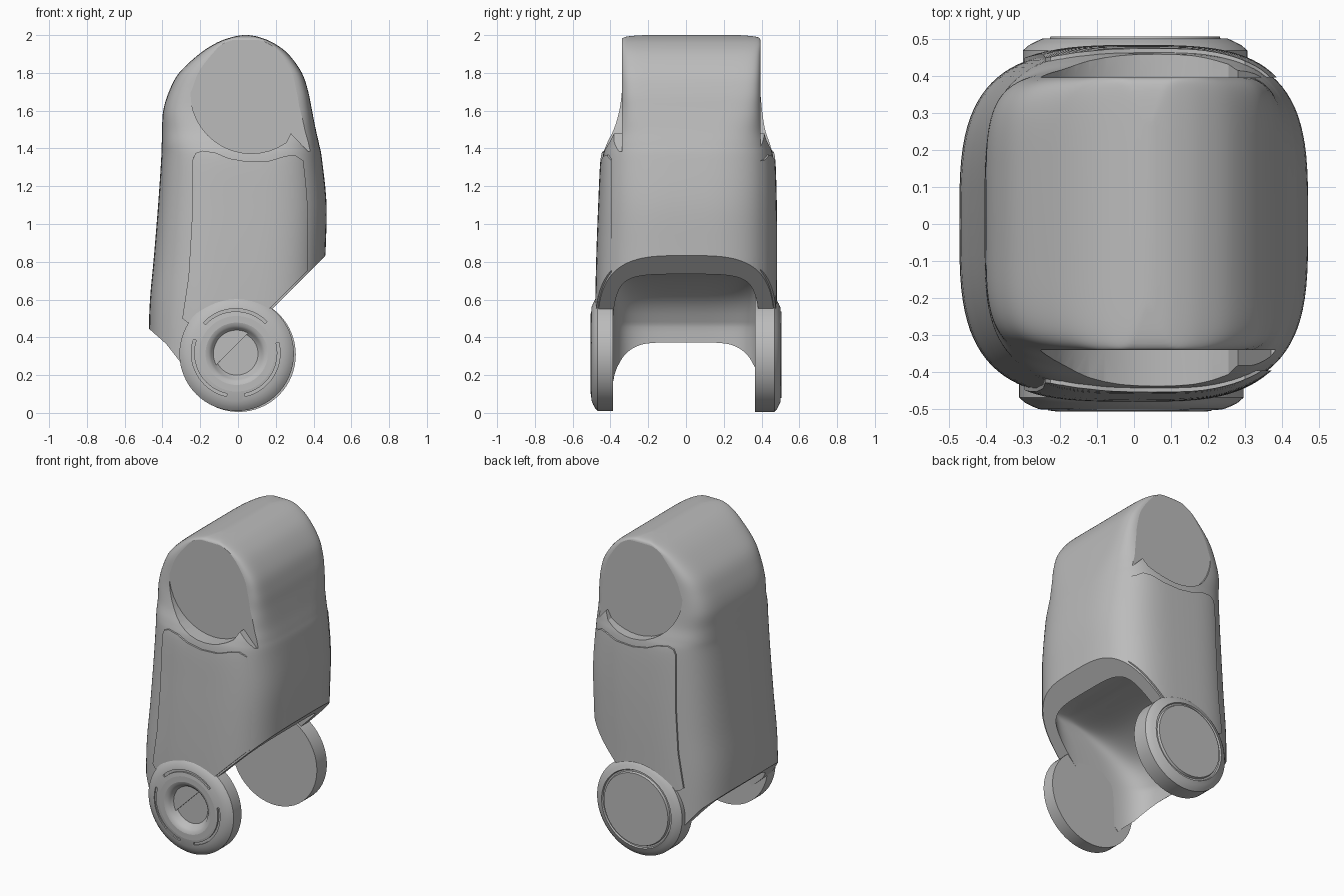
import bpy, bmesh, math
from mathutils import Vector

if "Cube" in bpy.data.objects:
    bpy.data.objects.remove(bpy.data.objects["Cube"])

grey = bpy.data.materials.new("plain_grey")
grey.use_nodes = True
GREY = (0.5, 0.5, 0.5, 1)
grey.diffuse_color = GREY
grey.node_tree.nodes["Principled BSDF"].inputs["Base Color"].default_value = GREY


def finish(bm, name):
    bmesh.ops.recalc_face_normals(bm, faces=bm.faces)
    mesh = bpy.data.meshes.new(name)
    bm.to_mesh(mesh)
    bm.free()
    mesh.materials.append(grey)
    obj = bpy.data.objects.new(name, mesh)
    bpy.context.collection.objects.link(obj)
    return obj


def activate(obj):
    bpy.ops.object.select_all(action="DESELECT")
    obj.select_set(True)
    bpy.context.view_layer.objects.active = obj


def smooth(obj, angle=32):
    """Smooth shading, but the flat side faces stay flat."""
    activate(obj)
    bpy.ops.object.shade_smooth_by_angle(angle=math.radians(angle))
    for face in obj.data.polygons:
        if abs(face.normal.y) > 0.99999:
            face.use_smooth = False


def boolean(obj, cutter, operation="DIFFERENCE"):
    cutter.hide_render = True
    mod = obj.modifiers.new("cut", "BOOLEAN")
    mod.operation, mod.solver, mod.object = operation, "EXACT", cutter
    activate(obj)
    bpy.ops.object.modifier_apply(modifier=mod.name)
    bpy.data.objects.remove(cutter)


def spline(rows, steps=5):
    """Catmull-Rom interpolation of profile rows."""
    rows = [Vector(r) for r in rows]
    out = []
    for i in range(len(rows) - 1):
        a, b, c, d = (rows[max(i - 1, 0)], rows[i], rows[i + 1],
                      rows[min(i + 2, len(rows) - 1)])
        for k in range(steps):
            t = k / steps
            out.append(b + (c - a) * (t / 2) + (a * 2 - b * 5 + c * 4 - d) * (t * t / 2)
                       + (b * 3 - a - c * 3 + d) * (t ** 3 / 2))
    return out + [rows[-1]]


def loft(name, rows, extra=0.0, sides=96):
    """Rows: height, left x, right x, half depth, left and right squareness, y shift."""
    bm = bmesh.new()
    rings = []
    for z, left, right, depth, n_left, n_right, shift in spline(rows):
        ring = []
        for i in range(sides):
            a = math.tau * i / sides
            c, s = math.cos(a), math.sin(a)
            n = n_right if c > 0 else n_left
            x = math.copysign(abs(c) ** (2 / n), c) * (right - left) / 2 + (left + right) / 2
            y = math.copysign(abs(s) ** (2 / n), s) * (depth + extra) + shift
            ring.append(bm.verts.new((x, y, z)))
        rings.append(ring)
    for lo, hi in zip(rings, rings[1:]):
        for i in range(sides):
            j = (i + 1) % sides
            bm.faces.new((lo[i], lo[j], hi[j], hi[i]))
    bm.faces.new(rings[0])
    bm.faces.new(rings[-1])
    return finish(bm, name)


def prism(name, points, y0, y1):
    """Extrude an x-z outline along y."""
    bm = bmesh.new()
    face = bm.faces.new([bm.verts.new((x, y0, z)) for x, z in points])
    moved = bmesh.ops.extrude_face_region(bm, geom=[face])["geom"]
    bmesh.ops.translate(bm, vec=(0, y1 - y0, 0),
                        verts=[v for v in moved if isinstance(v, bmesh.types.BMVert)])
    return finish(bm, name)


def arc(cx, cz, r, start, end, n=24):
    angles = [math.radians(start + (end - start) * i / n) for i in range(n + 1)]
    return [(cx + r * math.cos(a), cz + r * math.sin(a)) for a in angles]


def wheel(name, profile, cx, cz, side, sides=64):
    """Revolve radius/depth pairs about y."""
    bm = bmesh.new()
    verts = [bm.verts.new((r, side * d, 0)) for r, d in profile]
    edges = [bm.edges.new(p) for p in zip(verts, verts[1:])]
    bmesh.ops.spin(bm, geom=verts + edges, cent=(0, 0, 0), axis=(0, 1, 0),
                   angle=math.tau, steps=sides, use_duplicate=False)
    bmesh.ops.remove_doubles(bm, verts=bm.verts, dist=0.0001)
    bmesh.ops.translate(bm, vec=(cx, 0, cz), verts=bm.verts)
    return finish(bm, name)


BODY = [(0.05, -0.47, 0.45, 0.47, 3.3, 3.4, 0), (0.52, -0.47, 0.455, 0.47, 3.3, 3.4, 0),
        (0.83, -0.445, 0.463, 0.468, 3.3, 3.4, 0.004),
        (1.1, -0.423, 0.469, 0.462, 3.4, 3.4, 0.008),
        (1.34, -0.407, 0.445, 0.452, 3.5, 3.6, 0.01),
        (1.42, -0.404, 0.43, 0.434, 3.8, 4, 0.012),
        (1.5, -0.402, 0.412, 0.405, 4.2, 5, 0.018),
        (1.6, -0.396, 0.392, 0.384, 5, 7, 0.025),
        (1.7, -0.366, 0.372, 0.376, 5.5, 9, 0.027),
        (1.8, -0.312, 0.338, 0.374, 6, 10, 0.027),
        (1.9, -0.205, 0.266, 0.372, 7, 10, 0.027),
        (1.96, -0.112, 0.185, 0.37, 8, 10, 0.027),
        (1.99, -0.03, 0.11, 0.35, 8, 8, 0.027), (2.0, 0.025, 0.055, 0.25, 6, 6, 0.027)]
CAVITY = [(-0.1, -0.39, 0.365, 0.39, 4, 4, 0), (0.38, -0.39, 0.365, 0.39, 4, 4, 0),
          (0.5, -0.365, 0.365, 0.388, 4, 4, 0), (0.62, -0.27, 0.365, 0.384, 4, 4, 0),
          (0.72, -0.08, 0.365, 0.377, 4, 4, 0), (0.77, 0.15, 0.355, 0.34, 4, 4, 0),
          (0.785, 0.25, 0.3, 0.2, 4, 4, 0)]

# Body shell: slanted underside and hollow bottom
body = loft("body_shell", BODY)
boolean(body, prism("underside_cutter", [(-0.62, 0.54), (-0.465, 0.44), (-0.38, 0.365),
                                         (-0.3, 0.262), (-0.2, 0.17), (0.63, 1.0),
                                         (0.63, -0.2), (-0.62, -0.2)], -0.7, 0.7))
boolean(body, loft("cavity_cutter", CAVITY))

# Flat round hip recesses with a small tooth at the lower right
recess = (arc(0.07, 1.695, 0.322, 90, 305) + [(0.28, 1.48), (0.37, 1.385),
          (0.6, 1.385), (0.6, 2.1), (0.07, 2.1)])
for y0, y1 in ((-0.7, -0.34), (0.395, 0.7)):
    boolean(body, prism("recess_cutter", recess, y0, y1))
smooth(body)

# Raised side panels
panel = [(-0.295, 0.5), (-0.262, 0.72), (-0.245, 1.0), (-0.24, 1.34), (-0.225, 1.375),
         (-0.19, 1.388), (-0.12, 1.378), (-0.05, 1.348), (0.05, 1.33), (0.17, 1.335),
         (0.25, 1.36), (0.30, 1.365), (0.34, 1.34), (0.39, 1.33), (0.43, 1.345),
         (0.43, 0.815), (0.17, 0.555), (-0.1, 0.45), (-0.27, 0.48)]
for name, y0, y1 in (("front_panel", -0.7, -0.395), ("back_panel", 0.395, 0.7)):
    skin = loft(name, BODY, 0.011)
    boolean(skin, prism("panel_cutter", panel, y0, y1), "INTERSECT")
    smooth(skin)

# Front wheel with a sunken hub and three arc slots
RIM = [(0.303, 0.468), (0.287, 0.482), (0.27, 0.491)]
front = wheel("front_wheel", [(0, 0.387), (0.303, 0.387)] + RIM + [
              (0.25, 0.499), (0.20, 0.506), (0.165, 0.506), (0.148, 0.501),
              (0.135, 0.488), (0.125, 0.47), (0.113, 0.459), (0, 0.459)],
              -0.007, 0.313, -1)
for start, end in ((45, 137), (162, 258), (-78, 14)):
    slot = arc(-0.012, 0.317, 0.235, start, end) + arc(-0.012, 0.317, 0.22, end, start)
    boolean(front, prism("slot_cutter", slot, -0.6, -0.492))
smooth(front)

# Back wheel with a flat cap inside a ring groove
back = wheel("back_wheel", [(0, 0.366), (0.303, 0.366)] + RIM + [
             (0.248, 0.501), (0.243, 0.492), (0.233, 0.492), (0.228, 0.506),
             (0, 0.506)], 0.003, 0.308, 1)
smooth(back)
